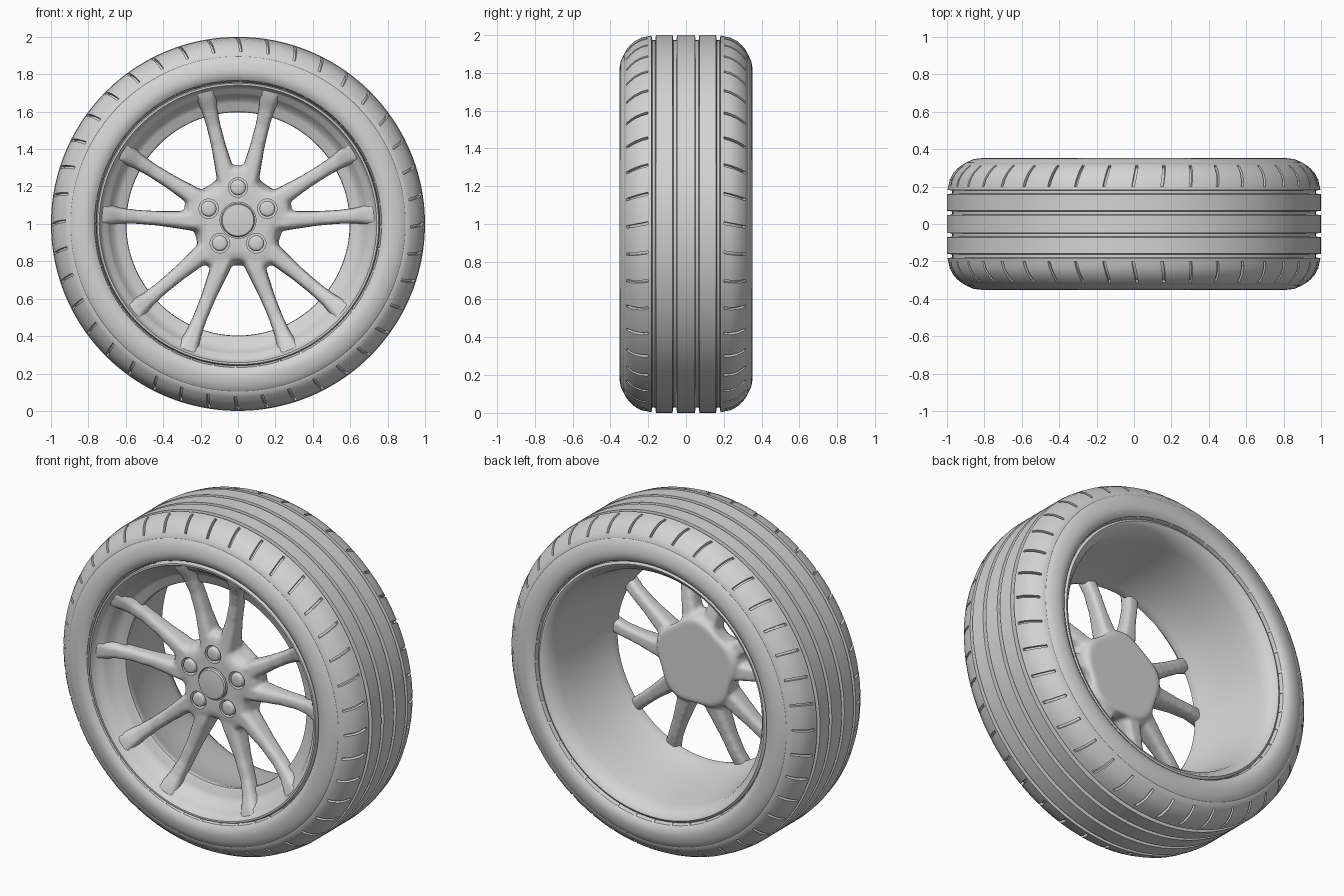
import bpy, bmesh
from math import sin, cos, radians, pi

if "Cube" in bpy.data.objects:
    bpy.data.objects.remove(bpy.data.objects["Cube"])

GREY = (0.66, 0.66, 0.66, 1)
grey = bpy.data.materials.new("plain grey")
grey.use_nodes = True
grey.diffuse_color = GREY
grey.node_tree.nodes["Principled BSDF"].inputs["Base Color"].default_value = GREY


def finish(name, bm, angle=35):
    bmesh.ops.recalc_face_normals(bm, faces=bm.faces)
    mesh = bpy.data.meshes.new(name)
    bm.to_mesh(mesh)
    bm.free()
    mesh.materials.append(grey)
    ob = bpy.data.objects.new(name, mesh)
    bpy.context.collection.objects.link(ob)
    smooth(ob, angle)
    return ob


def smooth(ob, angle):
    bpy.ops.object.select_all(action='DESELECT')
    ob.select_set(True)
    bpy.context.view_layer.objects.active = ob
    bpy.ops.object.shade_smooth_by_angle(angle=radians(angle))


def skin(bm, rings, wrap, cap=False):
    """Join closed rings of points with quads, in a loop or with end caps."""
    vs = [[bm.verts.new(p) for p in ring] for ring in rings]
    n = len(vs[0])
    for i in range(len(vs) if wrap else len(vs) - 1):
        a, b = vs[i], vs[(i + 1) % len(vs)]
        for j in range(n):
            bm.faces.new((a[j], a[(j + 1) % n], b[(j + 1) % n], b[j]))
    if cap:
        bm.faces.new(vs[0])
        bm.faces.new(vs[-1])


def polar(r, t, y, cx=0, cz=1):
    return (cx + r * cos(t), y, cz + r * sin(t))


def ring(r, y, steps, cx=0, cz=1):
    return [polar(r, 2 * pi * k / steps, y, cx, cz) for k in range(steps)]


# Tyre: half section as (radius, y), mirrored, with slits cut in the shoulders
half = [(1, .047), (.972, .051), (.972, .067), (1, .071), (1, .159), (.972, .163),
        (.972, .178), (.997, .183), (.993, .2), (.992, .204), (.986, .235),
        (.968, .27), (.945, .296), (.928, .31), (.923, .314), (.899, .328),
        (.896, .328), (.893, .331), (.86, .346), (.83, .351),
        (.81, .352), (.785, .346), (.768, .333), (.758, .3)]
section = [(r, -y) for r, y in reversed(half)] + half
PITCHES = 40
offsets = [0, .001, .014, .015, .05, .085, .12]
columns = []
for p in range(PITCHES):
    for k, off in enumerate(offsets):
        col = []
        for r, y in section:
            a = abs(y)
            t = 2 * pi * p / PITCHES + off - .2 * (min(max(a, .19), .32) - .19)
            if k in (1, 2) and .203 < a < .312:
                r, y = r - .016, y * .965
            col.append(polar(r, t, y))
        columns.append(col)
bm = bmesh.new()
skin(bm, columns, wrap=True)
finish("tyre", bm)

# Rim: front lip, shallow dish with an inner flange, then a barrel to the back lip
rim = [(.758, -.325), (.752, -.338), (.742, -.338), (.735, -.318), (.722, -.298),
       (.7, -.287), (.688, -.268), (.668, -.238), (.645, -.222), (.61, -.215),
       (.599, -.207), (.597, -.192), (.606, -.165), (.63, -.09), (.652, .02),
       (.672, .14), (.688, .23), (.7, .28), (.715, .298), (.73, .318),
       (.745, .324), (.758, .315)]
bm = bmesh.new()
skin(bm, [ring(r, y, 128) for r, y in rim], wrap=True)
finish("rim", bm)

# Spider: hub with soft lobes and five pairs of spokes, fused into one casting
HUB_Z = 1.02
bm = bmesh.new()
hub = []
for y, r, lobe in ((-.08, .245, .008), (-.1, .258, .015), (-.18, .265, .035),
                   (-.225, .24, .035), (-.238, .19, .025)):
    angles = [2 * pi * k / 80 for k in range(80)]
    hub.append([polar(r + lobe * cos(5 * (t - pi / 2)), t, y, 0, HUB_Z) for t in angles])
skin(bm, hub, wrap=False, cap=True)
# Stations: radius, half width, front y, back y
stations = [(.14, .05, -.23, -.1), (.24, .055, -.232, -.1), (.32, .048, -.23, -.115),
            (.42, .04, -.228, -.135), (.54, .038, -.238, -.155),
            (.63, .043, -.264, -.178), (.69, .055, -.294, -.2), (.742, .075, -.312, -.22)]
outline = [(-.55, 0), (.55, 0), (.9, .2), (1, .75), (.7, 1), (-.7, 1), (-1, .75), (-.9, .2)]
for pair in range(5):
    for side in (-14, 14):
        t = radians(90 + 72 * pair + side)
        rings = []
        for r, w, front, back in stations:
            rings.append([(r * cos(t) - u * w * sin(t), front + v * (back - front),
                           1 + r * sin(t) + u * w * cos(t)) for u, v in outline])
        skin(bm, rings, wrap=False, cap=True)
spider = finish("spokes_and_hub", bm)
mod = spider.modifiers.new("fuse", 'REMESH')
mod.mode, mod.voxel_size = 'VOXEL', .011
mod = spider.modifiers.new("soften", 'SMOOTH')
mod.factor, mod.iterations = .5, 6

# Round pockets for the nuts and the centre cap
bolts = [(.165 * cos(t), HUB_Z + .01 + .165 * sin(t))
         for t in (radians(90 + 72 * k) for k in range(5))]
bm = bmesh.new()
for cx, cz, r, floor in [(x, z, .052, -.195) for x, z in bolts] + [(0, HUB_Z, .096, -.215)]:
    skin(bm, [ring(r, y, 32, cx, cz) for y in (-.4, floor)], wrap=False, cap=True)
cutter = finish("pocket_cutter", bm)
cutter.hide_render = True
mod = spider.modifiers.new("pockets", 'BOOLEAN')
mod.operation, mod.object, mod.solver = 'DIFFERENCE', cutter, 'EXACT'
graph = bpy.context.evaluated_depsgraph_get()
baked = bpy.data.meshes.new_from_object(spider.evaluated_get(graph))
spider.modifiers.clear()
spider.data = baked
bpy.data.objects.remove(cutter)
smooth(spider, 40)


# Wheel nuts and centre cap
def turned(name, profile, steps, cx, cz):
    bm = bmesh.new()
    skin(bm, [ring(r, y, steps, cx, cz) for r, y in profile], wrap=False, cap=True)
    finish(name, bm)


for i, (x, z) in enumerate(bolts):
    turned(f"wheel_nut_{i + 1}", [(.042, -.19), (.042, -.23), (.037, -.24),
                                  (.032, -.243), (.01, -.244)], 24, x, z)
turned("centre_cap", [(.09, -.2), (.09, -.245), (.084, -.253), (.05, -.257),
                      (.01, -.258)], 48, 0, HUB_Z)
